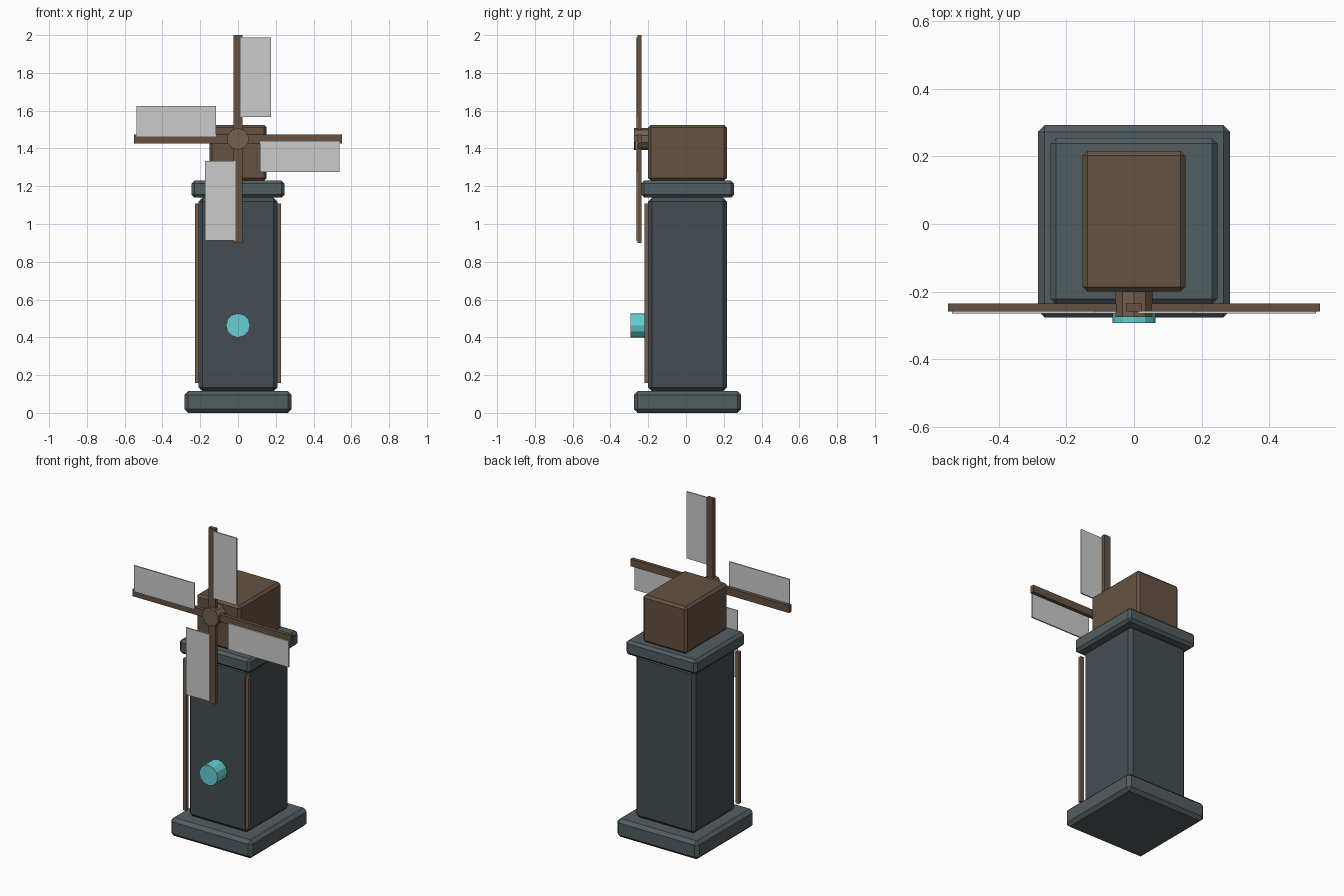
import bpy, bmesh
from math import pi
from mathutils import Matrix, Vector

if "Cube" in bpy.data.objects:
    bpy.data.objects.remove(bpy.data.objects["Cube"])


def material(name, rgb):
    m = bpy.data.materials.new(name)
    m.diffuse_color = (*rgb, 1)
    m.use_nodes = True
    m.node_tree.nodes["Principled BSDF"].inputs["Base Color"].default_value = m.diffuse_color
    return m


STONE = material("stone", (0.085, 0.11, 0.12))
WALL = material("wall", (0.06, 0.073, 0.083))
WOOD = material("wood", (0.13, 0.085, 0.055))
LIGHT_WOOD = material("light_wood", (0.17, 0.115, 0.075))
CYAN = material("cyan", (0.13, 0.62, 0.65))
CY = 0.008   # depth centre of the tower
HUB_Z = 1.45


def finish(name, bm, mat):
    mesh = bpy.data.meshes.new(name)
    bm.to_mesh(mesh)
    bm.free()
    if mat:
        mesh.materials.append(mat)
    ob = bpy.data.objects.new(name, mesh)
    bpy.context.collection.objects.link(ob)
    return ob


def box(name, lo, hi, mat, bevel=0, spin=0):
    """Box between two corners, optionally chamfered and spun about the hub."""
    lo, hi = Vector(lo), Vector(hi)
    bm = bmesh.new()
    bmesh.ops.create_cube(bm, size=1)
    bmesh.ops.transform(bm, verts=bm.verts, matrix=Matrix.Translation((lo + hi) / 2)
                        @ Matrix.Diagonal((*(hi - lo), 1)))
    if bevel:
        bmesh.ops.bevel(bm, geom=bm.edges[:], offset=bevel, segments=1,
                        profile=0.5, affect='EDGES')
    if spin:
        bmesh.ops.rotate(bm, verts=bm.verts, cent=(0, 0, HUB_Z),
                         matrix=Matrix.Rotation(spin, 3, 'Y'))
    return finish(name, bm, mat)


def block(name, hx, hy, z0, z1, mat, bevel):
    return box(name, (-hx, CY - hy, z0), (hx, CY + hy, z1), mat, bevel)


def disc(name, r, sides, y0, y1, z, mat):
    """Prism along y with a vertex at the top."""
    bm = bmesh.new()
    bmesh.ops.create_cone(bm, cap_ends=True, segments=sides, radius1=r, radius2=r,
                          depth=y1 - y0)
    bmesh.ops.transform(bm, verts=bm.verts, matrix=Matrix.Translation((0, (y0 + y1) / 2, z))
                        @ Matrix.Rotation(pi / 2, 4, 'X'))
    return finish(name, bm, mat)


# Tower
block("base", 0.284, 0.284, 0, 0.115, STONE, 0.02)
block("tower", 0.208, 0.208, 0.115, 1.14, WALL, 0.02)
block("ledge", 0.246, 0.246, 1.14, 1.23, STONE, 0.016)
block("mill_head", 0.152, 0.208, 1.23, 1.525, WOOD, 0.014)

# Front corner strips
for side, x in (("left", -0.217), ("right", 0.217)):
    box(f"corner_strip_{side}", (x - 0.011, -0.22, 0.157), (x + 0.011, -0.198, 1.108), LIGHT_WOOD)

# Round lamp and sail hub
disc("round_lamp", 0.064, 12, -0.293, -0.18, 0.463, CYAN)
disc("hub", 0.058, 10, -0.275, -0.19, HUB_Z, LIGHT_WOOD)

# Four arms with sails, turned about the hub
for i in range(4):
    a = i * pi / 2
    box(f"arm_{i + 1}", (-0.023, -0.258, HUB_Z), (0.023, -0.235, HUB_Z + 0.55), WOOD, spin=a)
    box(f"sail_{i + 1}", (0.012, -0.265, HUB_Z + 0.117), (0.176, -0.257, HUB_Z + 0.537), None, spin=a)
